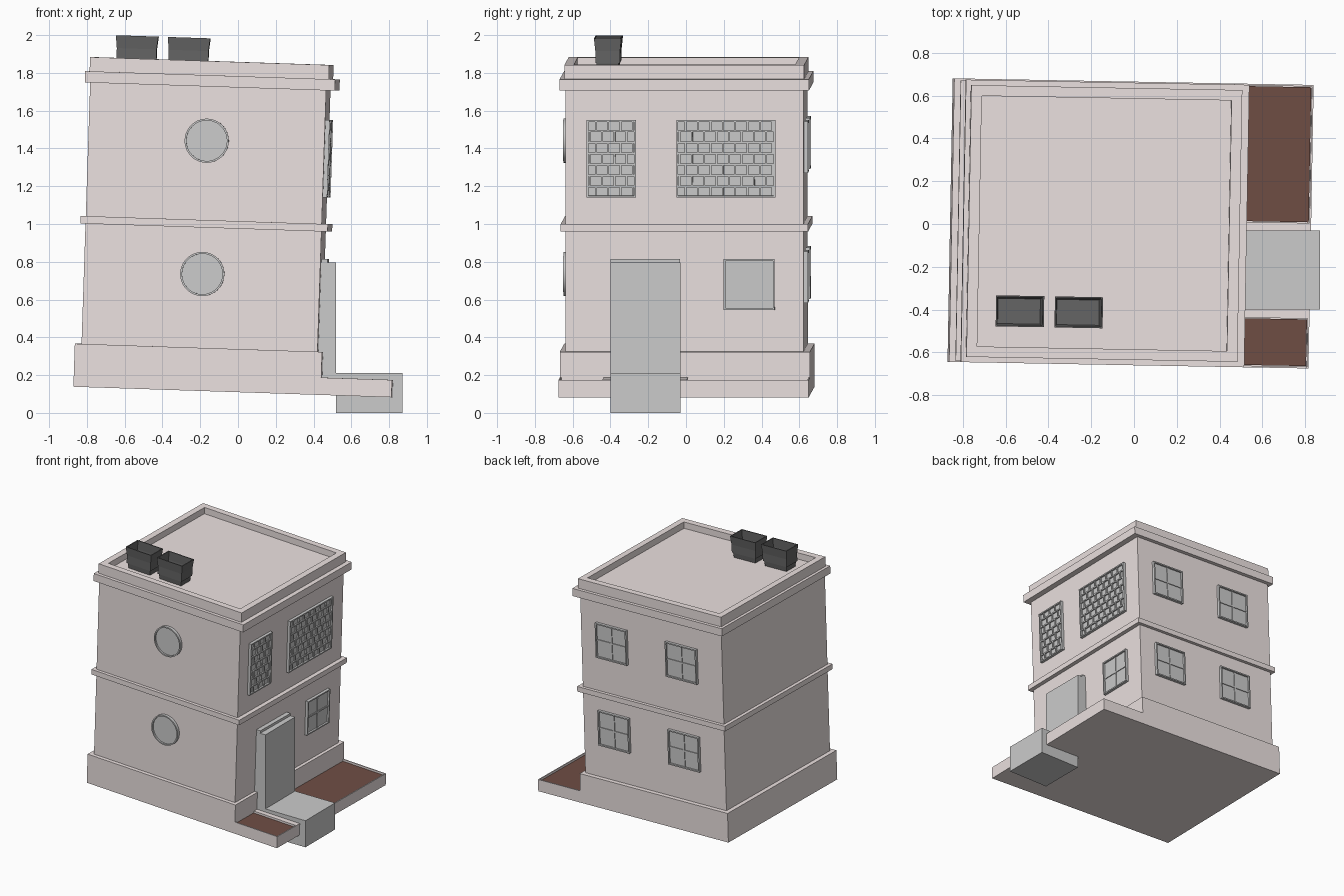
import bpy, bmesh, math
from mathutils import Matrix, Vector

if "Cube" in bpy.data.objects:
    bpy.data.objects.remove(bpy.data.objects["Cube"])

# The house leans slightly and is turned a little; door and step stay square
HOUSE = (Matrix.Translation((0, 0, 0.11)) @ Matrix.Rotation(math.radians(-1.05), 4, 'Z')
         @ Matrix.Rotation(math.radians(1.9), 4, 'Y'))
WORLD = Matrix.Identity(4)


def material(name, rgb):
    m = bpy.data.materials.new(name)
    m.diffuse_color = (*rgb, 1)
    m.use_nodes = True
    m.node_tree.nodes["Principled BSDF"].inputs["Base Color"].default_value = m.diffuse_color
    return m


PLASTER = material("pale_plaster", (0.84, 0.76, 0.75))
SOIL = material("brown_soil", (0.16, 0.075, 0.058))
DARK = material("dark_pot", (0.13, 0.13, 0.13))


def add_box(bm, lo, hi, taper=0.0):
    """Box between two corners; taper shrinks the bottom."""
    lo, hi = Vector(lo), Vector(hi)
    vs = bmesh.ops.create_cube(bm, size=1)['verts']
    for v in vs:
        low = v.co.z < 0
        for i in range(3):
            s = v.co[i] > 0
            v.co[i] = hi[i] if s else lo[i]
            if low and i < 2:
                v.co[i] += -taper if s else taper
    return vs


def recess_top(bm, verts, rim, depth):
    """Sink the top face, leaving a rim."""
    faces = {f for v in verts for f in v.link_faces}
    top = max(faces, key=lambda f: f.calc_center_median().z)
    bmesh.ops.inset_region(bm, faces=[top], thickness=rim)
    r = bmesh.ops.extrude_discrete_faces(bm, faces=[top])
    for v in r['faces'][0].verts:
        v.co.z -= depth


def finish(bm, name, mat=None, matrix=HOUSE):
    bm.transform(matrix)
    bmesh.ops.recalc_face_normals(bm, faces=bm.faces)
    me = bpy.data.meshes.new(name)
    bm.to_mesh(me)
    bm.free()
    ob = bpy.data.objects.new(name, me)
    bpy.context.collection.objects.link(ob)
    if mat:
        me.materials.append(mat)
    return ob


def box(name, lo, hi, mat=None, matrix=HOUSE):
    bm = bmesh.new()
    add_box(bm, lo, hi)
    return finish(bm, name, mat, matrix)


def tray(name, lo, hi, rim, depth, mat=None, taper=0.0):
    bm = bmesh.new()
    recess_top(bm, add_box(bm, lo, hi, taper), rim, depth)
    return finish(bm, name, mat)


# Wall frames: columns are across, up, outward, origin
def wall(u, w, origin):
    m = Matrix((u, (0, 0, 1), w)).transposed().to_4x4()
    return HOUSE @ Matrix.Translation(origin) @ m


RIGHT = wall((0, 1, 0), (1, 0, 0), (0.425, 0, 0))
BACK = wall((-1, 0, 0), (0, 1, 0), (0, 0.63, 0))
FRONT = wall((1, 0, 0), (0, -1, 0), (0, -0.63, 0))


def window(name, side, cu, cv, w, h, lattice=False):
    bm = bmesh.new()
    u0, u1, v0, v1 = cu - w / 2, cu + w / 2, cv - h / 2, cv + h / 2
    recess_top(bm, add_box(bm, (u0, v0, -0.01), (u1, v1, 0.022)), 0.014, 0.014)
    if not lattice:  # cross bars
        add_box(bm, (u0 + .01, cv - .006, 0), (u1 - .01, cv + .006, 0.014))
        add_box(bm, (cu - .006, v0 + .01, 0), (cu + .006, v1 - .01, 0.0135))
    else:  # staggered bars
        rows, cols = 7, round(w / 0.065)
        dv, du = h / rows, w / cols
        for r in range(rows):
            a = v0 + r * dv
            if r:
                add_box(bm, (u0 + .01, a - .005, 0), (u1 - .01, a + .005, 0.018))
            for c in range(cols):
                x = u0 + (c + (0.25 if r % 2 else 0.75)) * du
                add_box(bm, (x - .005, a, 0), (x + .005, a + dv, 0.0175))
    finish(bm, name, None, side)


def round_window(name, side, cu, cv, r):
    bm = bmesh.new()
    vs = bmesh.ops.create_cone(bm, cap_ends=True, segments=40, radius1=r, radius2=r,
                               depth=0.032, matrix=Matrix.Translation((cu, cv, 0.006)))['verts']
    recess_top(bm, vs, 0.01, 0.012)
    ob = finish(bm, name, None, side)
    bpy.ops.object.select_all(action='DESELECT')
    ob.select_set(True)
    bpy.context.view_layer.objects.active = ob
    bpy.ops.object.shade_smooth_by_angle()


# Base, walls, bands and parapet
box("base", (-0.86, -0.66, 0), (0.45, 0.665, 0.228), PLASTER)
box("walls", (-0.825, -0.63, 0.2), (0.425, 0.63, 1.64), PLASTER)
box("middle_band", (-0.852, -0.655, 0.865), (0.458, 0.655, 0.905), PLASTER)
box("cornice", (-0.853, -0.66, 1.612), (0.472, 0.66, 1.672), PLASTER)
tray("parapet_roof", (-0.83, -0.635, 1.65), (0.437, 0.635, 1.747), 0.07, 0.05, PLASTER)

# Garden beds on both sides of the entry
box("entry_floor", (0.44, -0.42, 0), (0.825, 0.012, 0.092), PLASTER)
for name, y0, y1 in (("left", -0.66, -0.42), ("right", 0.012, 0.665)):
    tray(name + "_bed", (0.44, y0, 0), (0.825, y1, 0.092), 0.011, 0.03, PLASTER)
    box(name + "_soil", (0.445, y0 + 0.011, 0.05), (0.814, y1 - 0.011, 0.078), SOIL)

# Entry
box("step", (0.52, -0.40, 0), (0.87, -0.03, 0.21), None, WORLD)
box("door", (0.40, -0.40, 0.12), (0.52, -0.03, 0.795), None, WORLD)
box("door_frame", (0.40, -0.39, 0.1), (0.458, -0.023, 0.72))

# Windows
window("ground_window", RIGHT, 0.343, 0.585, 0.27, 0.27)
window("lattice_window_small", RIGHT, -0.387, 1.25, 0.26, 0.41, True)
window("lattice_window_large", RIGHT, 0.22, 1.25, 0.525, 0.41, True)
for floor, z in (("lower", 0.618), ("upper", 1.306)):
    for i, x in enumerate((0.15, -0.47)):
        window(f"{floor}_back_window_{i + 1}", BACK, -x, z, 0.275, 0.272)
for floor, z in (("lower", 0.619), ("upper", 1.325)):
    round_window(f"{floor}_round_window", FRONT, -0.198, z, 0.117)

# Roof pots
for i, x in enumerate((-0.70, -0.425)):
    tray(f"roof_pot_{i + 1}", (x, -0.49, 1.695), (x + 0.225, -0.345, 1.867),
         0.01, 0.13, DARK, taper=0.018)
